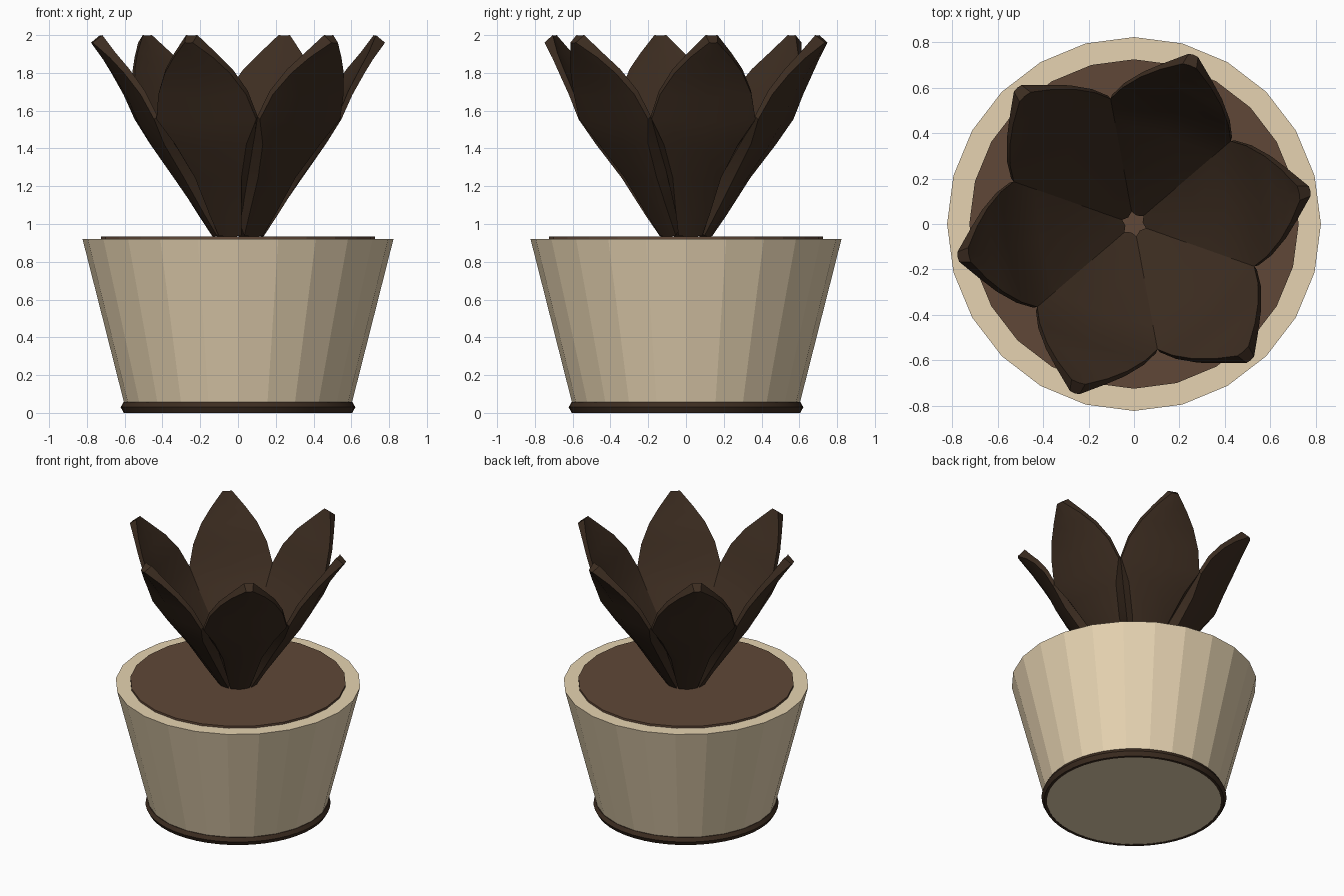
import bpy, bmesh, math
from mathutils import Vector, Matrix

if "Cube" in bpy.data.objects:
    bpy.data.objects.remove(bpy.data.objects["Cube"], do_unlink=True)


def material(name, rgb):
    m = bpy.data.materials.new(name)
    m.use_nodes = True
    m.diffuse_color = (*rgb, 1)
    m.node_tree.nodes["Principled BSDF"].inputs["Base Color"].default_value = (*rgb, 1)
    return m


beige = material("beige_clay", (0.79, 0.65, 0.44))
soil_brown = material("soil_brown", (0.115, 0.064, 0.038))
dark_brown = material("dark_brown", (0.046, 0.026, 0.015))


def loft(name, rings, mat, smooth=None, cyclic=False):
    """Skin a list of equal closed rings, capping both ends unless cyclic."""
    bm = bmesh.new()
    loops = [[bm.verts.new(p) for p in ring] for ring in rings]
    n = len(loops[0])
    pairs = list(zip(loops, loops[1:]))
    if cyclic:
        pairs.append((loops[-1], loops[0]))
    else:
        bm.faces.new(loops[0])
        bm.faces.new(loops[-1])
    for a, b in pairs:
        for i in range(n):
            j = (i + 1) % n
            bm.faces.new((a[i], a[j], b[j], b[i]))
    bmesh.ops.recalc_face_normals(bm, faces=bm.faces)
    mesh = bpy.data.meshes.new(name)
    bm.to_mesh(mesh)
    bm.free()
    mesh.materials.append(mat)
    obj = bpy.data.objects.new(name, mesh)
    bpy.context.collection.objects.link(obj)
    if smooth:
        bpy.ops.object.select_all(action="DESELECT")
        obj.select_set(True)
        bpy.context.view_layer.objects.active = obj
        bpy.ops.object.shade_smooth_by_angle(angle=math.radians(smooth))
    return obj


def lathe(name, profile, sides, mat, **options):
    turns = [2 * math.pi * i / sides for i in range(sides)]
    rings = [[(r * math.cos(a), r * math.sin(a), z) for a in turns] for r, z in profile]
    return loft(name, rings, mat, **options)


# Pot, soil lid and foot ring
lathe("pot", [(0.59, 0.002), (0.823, 0.92)], 24, beige)
lathe("soil", [(0.725, 0.90), (0.725, 0.935)], 24, soil_brown)
lathe("foot_ring", [(0.585, 0.0), (0.605, 0.0), (0.621, 0.03), (0.606, 0.057), (0.585, 0.057)],
      48, dark_brown, smooth=40, cyclic=True)

# Leaf stations: radius, half width, height, edge thickness, outer half width, cupping, keel
STATIONS = [
    (0.048, 0.028, 1.00, 0.100, 0.064, -0.012, 0.012),
    (0.130, 0.076, 1.10, 0.085, 0.090, 0.008, 0.010),
    (0.270, 0.157, 1.28, 0.058, 0.130, 0.020, 0.025),
    (0.400, 0.232, 1.45, 0.045, 0.200, 0.025, 0.030),
    (0.485, 0.281, 1.57, 0.025, 0.280, 0.028, 0.038),
    (0.548, 0.248, 1.705, 0.030, 0.246, 0.024, 0.030),
    (0.620, 0.188, 1.82, 0.035, 0.183, 0.020, 0.025),
    (0.680, 0.118, 1.905, 0.040, 0.112, 0.014, 0.018),
    (0.737, 0.032, 2.00, 0.064, 0.022, 0.004, 0.004),
]
OUT = Vector((0.78, 0, -0.62))


def leaf_section(r, w, z, thick, outer, cup, keel):
    """Six-point slice: cupped inner side and keeled outer side."""
    edge = Vector((r, 0, z))
    side = Vector((0, w, 0))
    back = edge + OUT * thick
    back_side = Vector((0, outer, 0))
    return [edge - side, edge + OUT * cup, edge + side,
            back + back_side, back + OUT * keel, back - back_side]


# Six leaves around the centre
sections = [leaf_section(*s) for s in STATIONS]
for k in range(6):
    turn = Matrix.Rotation(math.radians(10.6 + 60 * k), 3, "Z")
    loft(f"leaf_{k + 1}", [[turn @ p for p in s] for s in sections],
         dark_brown, smooth=25)
